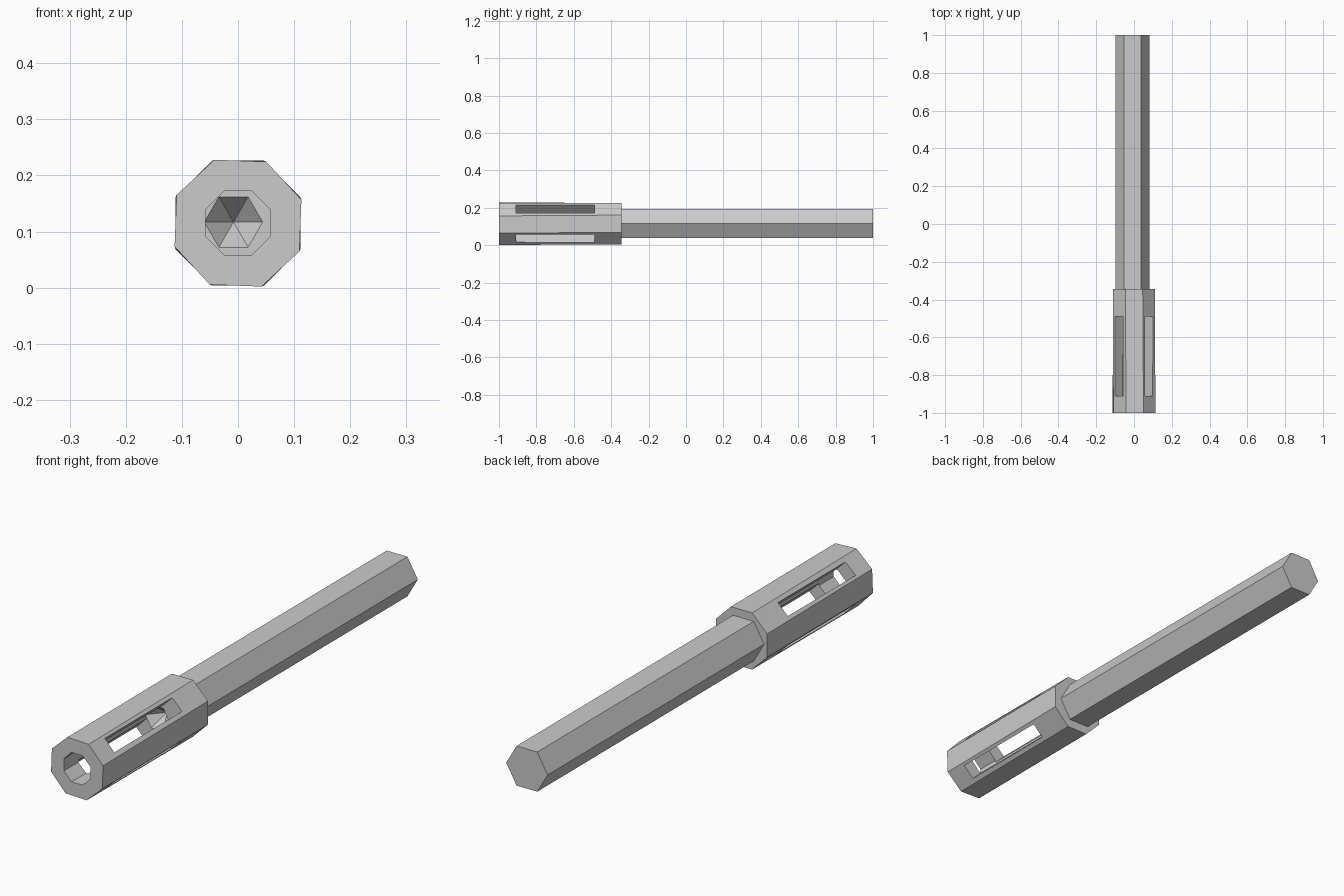
import bpy, bmesh
from math import cos, sin, pi, radians

if "Cube" in bpy.data.objects:
    bpy.data.objects.remove(bpy.data.objects["Cube"])

CZ = 0.115  # height of the long axis


def make_object(name, bm):
    bmesh.ops.recalc_face_normals(bm, faces=bm.faces)
    mesh = bpy.data.meshes.new(name)
    bm.to_mesh(mesh)
    bm.free()
    obj = bpy.data.objects.new(name, mesh)
    bpy.context.collection.objects.link(obj)
    return obj


def ring(bm, n, r, y, turn=0.0, cx=0.0, cz=CZ):
    return [bm.verts.new((cx + r * cos(radians(turn) + 2 * pi * i / n), y,
                          cz + r * sin(radians(turn) + 2 * pi * i / n)))
            for i in range(n)]


def bridge(bm, a, b):
    n = len(a)
    for i in range(n):
        bm.faces.new((a[i], a[(i + 1) % n], b[(i + 1) % n], b[i]))


# Sleeve: octagonal tube, slightly twisted along its length
bm = bmesh.new()
rings = [ring(bm, 8, 0.1205, -1.0, 20.3),
         ring(bm, 8, 0.1205, -0.345, 22.5),
         ring(bm, 8, 0.0625, -0.345, 22.5),
         ring(bm, 8, 0.0625, -1.0, 22.5)]
for i in range(4):
    bridge(bm, rings[i], rings[(i + 1) % 4])
sleeve = make_object("sleeve", bm)

# Four diagonal slots, cut by two crossing bars
cutters = []
for i, angle in enumerate((45, 135)):
    bm = bmesh.new()
    bmesh.ops.create_cube(bm, size=1.0)
    bmesh.ops.scale(bm, vec=(0.4, 0.42, 0.06), verts=bm.verts)
    cutter = make_object(f"slot_cutter_{i + 1}", bm)
    cutter.location = (0, -0.70, CZ)
    cutter.rotation_euler = (0, radians(angle), 0)
    cutter.hide_render = True
    cutters.append(cutter)
    mod = sleeve.modifiers.new("slot", 'BOOLEAN')
    mod.operation = 'DIFFERENCE'
    mod.solver = 'EXACT'
    mod.object = cutter

bpy.context.view_layer.update()
evaluated = sleeve.evaluated_get(bpy.context.evaluated_depsgraph_get())
cut_mesh = bpy.data.meshes.new_from_object(evaluated)
sleeve.modifiers.clear()
sleeve.data = cut_mesh
for cutter in cutters:
    bpy.data.objects.remove(cutter)

# Shaft: hexagonal bar with a pointed hollow in its hidden front end
bm = bmesh.new()
off = dict(cx=-0.008, cz=0.117)
back = ring(bm, 6, 0.09, 1.0, **off)
front = ring(bm, 6, 0.09, -0.49, **off)
rim = ring(bm, 6, 0.052, -0.49, **off)
tip = bm.verts.new((-0.008, -0.43, 0.117))
bm.faces.new(back)
bridge(bm, back, front)
bridge(bm, front, rim)
for i in range(6):
    bm.faces.new((rim[i], rim[(i + 1) % 6], tip))
make_object("shaft", bm)
